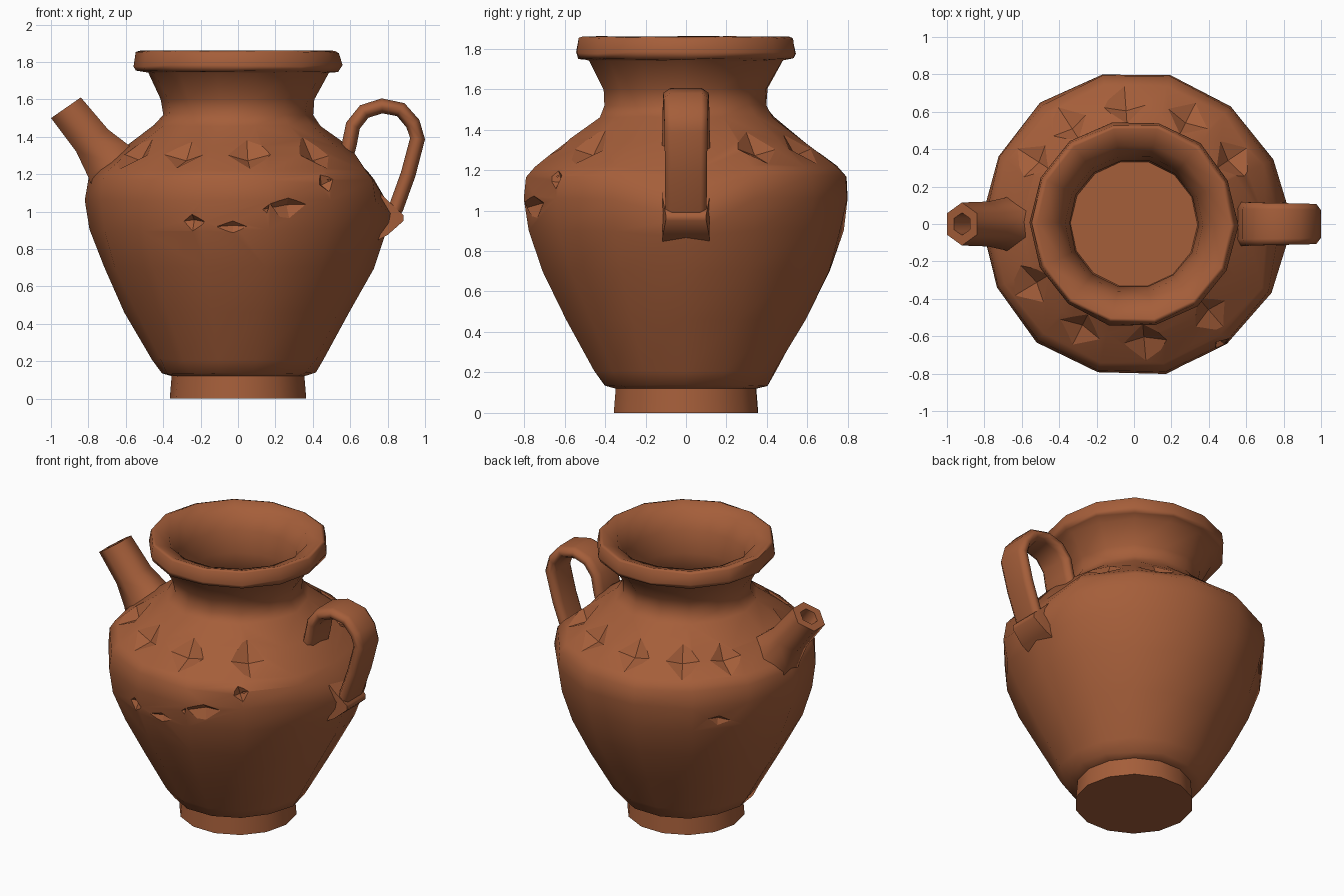
import bpy, bmesh, math, random
from mathutils import Vector, Matrix

old = bpy.data.objects.get("Cube")
if old:
    bpy.data.objects.remove(old, do_unlink=True)
rng = random.Random(4)

clay = bpy.data.materials.new("terracotta")
clay.use_nodes = True
COLOR = (0.375, 0.112, 0.042, 1)
clay.diffuse_color = COLOR
bsdf = clay.node_tree.nodes["Principled BSDF"]
bsdf.inputs["Base Color"].default_value = COLOR
bsdf.inputs["Roughness"].default_value = 0.8


def finish(bm, name):
    bmesh.ops.recalc_face_normals(bm, faces=bm.faces)
    if bm.calc_volume(signed=True) < 0:
        bmesh.ops.reverse_faces(bm, faces=bm.faces)
    mesh = bpy.data.meshes.new(name)
    bm.to_mesh(mesh)
    bm.free()
    mesh.materials.append(clay)
    obj = bpy.data.objects.new(name, mesh)
    bpy.context.collection.objects.link(obj)
    return obj


def smooth(obj, angle):
    bpy.ops.object.select_all(action='DESELECT')
    obj.select_set(True)
    bpy.context.view_layer.objects.active = obj
    bpy.ops.object.shade_smooth_by_angle(angle=math.radians(angle))


def even_shading(obj):
    obj.modifiers.new("even_shading", 'WEIGHTED_NORMAL').keep_sharp = True


def loft(name, rings):
    """Skin a list of point rings and cap both ends."""
    bm = bmesh.new()
    loops = [[bm.verts.new(p) for p in ring] for ring in rings]
    n = len(loops[0])
    for a, b in zip(loops, loops[1:]):
        for i in range(n):
            j = (i + 1) % n
            bm.faces.new((a[i], a[j], b[j], b[i]))
    bm.faces.new(loops[0])
    bm.faces.new(loops[-1])
    return finish(bm, name)


def turn(r, z, wobble, sides=14):
    """One slightly uneven hand-thrown ring."""
    pts = []
    for i in range(sides):
        a = math.radians(102) + math.tau * i / sides
        k = r + rng.uniform(-wobble, wobble)
        pts.append((k * math.cos(a), k * math.sin(a), z + rng.uniform(-wobble, wobble) * 0.6))
    return pts


# Pot: outside from foot to rim, then down the inside to the floor
outside = [(.365, 0), (.355, .12), (.41, .135), (.46, .21), (.6, .46), (.72, .7), (.79, .9),
           (.815, 1.06), (.805, 1.17), (.76, 1.22), (.6, 1.34), (.44, 1.46), (.405, 1.52),
           (.41, 1.6), (.485, 1.74), (.54, 1.75), (.555, 1.78), (.545, 1.85)]
inside = [(.52, 1.86), (.43, 1.83), (.37, 1.72), (.345, 1.58), (.36, 1.46), (.5, 1.2),
          (.56, 1.0), (.52, .7), (.34, .22)]
rings = [turn(r, z, 0 if z < .13 else .008) for r, z in outside]
rings += [turn(r, z, 0 if z < .3 else .003) for r, z in inside]

# Clay drawn out under the handle, on the column of points facing it
for ring, x, z in ((6, .785, .87), (7, .85, .96), (8, .78, 1.08), (9, .71, 1.18)):
    rings[ring][10] = (x, 0, z)
pot = loft("pot_body", rings)
smooth(pot, 62)


def volume(mesh):
    bm = bmesh.new()
    bm.from_mesh(mesh)
    result = bm.calc_volume(signed=True)
    bm.free()
    return result


def carve(cutter):
    """Cut one notch, keeping it only if it stays a small, clean bite."""
    cutter.hide_render = True
    mod = pot.modifiers.new("carving", 'BOOLEAN')
    mod.operation = 'DIFFERENCE'
    mod.solver = 'EXACT'
    mod.object = cutter
    graph = bpy.context.evaluated_depsgraph_get()
    carved = bpy.data.meshes.new_from_object(pot.evaluated_get(graph))
    pot.modifiers.remove(mod)
    bpy.data.objects.remove(cutter, do_unlink=True)
    if 0.99 < volume(carved) / volume(pot.data) < 1.0:
        pot.data = carved


def dent(angle, r, z, rise, size, depth, stretch=1.0, roll=0.0):
    """Diamond-shaped pyramid notch facing outward at an angle round the pot."""
    c, s = math.cos(math.radians(angle)), math.sin(math.radians(angle))
    n = Vector((c, s, rise)).normalized()
    side = Vector((0, 0, 1)).cross(n).normalized()
    basis = Matrix((side, n.cross(side), n)).transposed().to_4x4()
    place = Matrix.Translation((r * c, r * s, z)) @ basis @ Matrix.Rotation(roll, 4, 'Z')
    place = place @ Matrix.Diagonal((stretch, 1, 1, 1))
    bm = bmesh.new()
    bmesh.ops.create_cone(bm, segments=4, radius1=0, radius2=size * 2,
                          depth=depth * 2, cap_ends=True, matrix=place)
    bmesh.ops.remove_doubles(bm, verts=bm.verts, dist=0.0001)
    carve(finish(bm, "carving_cutter"))


# Ring of diamonds on the shoulder, with gaps at the handle and spout
for angle in (34, 63, 94, 123, 147, -149, -117, -85, -49):
    dent(angle, .625, 1.295, 1.28, .085, .03)

# Worn chips around the belly: angle, height, size, stretch, roll
for angle, z, size, stretch, roll in [
        (-54, 1.15, .04, .7, .3), (-70, 1.03, .035, 2.6, .1), (-92, .92, .035, 2.4, 0),
        (-58, .92, .04, 1, .5), (-83, .77, .045, .5, -.3), (-108, .95, .03, 1.4, 0),
        (140, .96, .04, 2.2, -.2), (165, .97, .035, 1.6, .2), (82, .98, .035, 1.5, .2)]:
    dent(angle, .78 if z > .9 else .73, z, -.25 if z < 1.1 else .4, size, .025, stretch, roll)
dent(70, .49, .29, -.55, .04, .02)
dent(-25, .355, .02, 0, .04, .025, 2.2)
even_shading(pot)


# Spout: six-sided tapered tube with a bore
def spout_ring(x, z, r, width):
    across = Vector((.82, 0, .57))
    return [Vector((x, 0, z)) + across * r * math.sin(math.tau * i / 6)
            + Vector((0, width * math.cos(math.tau * i / 6), 0)) for i in range(6)]


spout = loft("spout", [spout_ring(*p) for p in (
    (-.62, 1.19, .2, .17), (-.69, 1.27, .16, .14), (-.78, 1.38, .12, .12),
    (-.92, 1.555, .112, .115), (-.92, 1.555, .06, .06), (-.83, 1.43, .055, .055))])
smooth(spout, 65)
even_shading(spout)

# Handle: flat strap with rounded edges swept along an arch
path = [(.565, 1.25), (.595, 1.36), (.615, 1.46), (.675, 1.535), (.77, 1.565), (.87, 1.545),
        (.935, 1.47), (.96, 1.39), (.91, 1.2), (.845, 1.02), (.79, .93)]
strap = []
for i, (x, z) in enumerate(path):
    a, b = path[max(i - 1, 0)], path[min(i + 1, len(path) - 1)]
    tangent = Vector((b[0] - a[0], 0, b[1] - a[1])).normalized()
    out = Vector((-tangent.z, 0, tangent.x))
    wide = .12 - .002 * i
    strap.append([Vector((x, v * wide, z)) + out * u * .04 for u, v in (
        (1, -.7), (1, .7), (.4, 1), (-.4, 1), (-1, .7), (-1, -.7), (-.4, -1), (.4, -1))])
handle = loft("handle", strap)
smooth(handle, 75)
even_shading(handle)

# Lug under the handle's lower end
lug = []
for x, top, bottom, w in ((.66, 1.2, .8, .12), (.8, 1.06, .875, .115), (.885, .98, .95, .1)):
    lug.append([(x, -w, bottom), (x, w, bottom), (x, w, top), (x, -w, top)])
smooth(loft("handle_lug", lug), 50)
